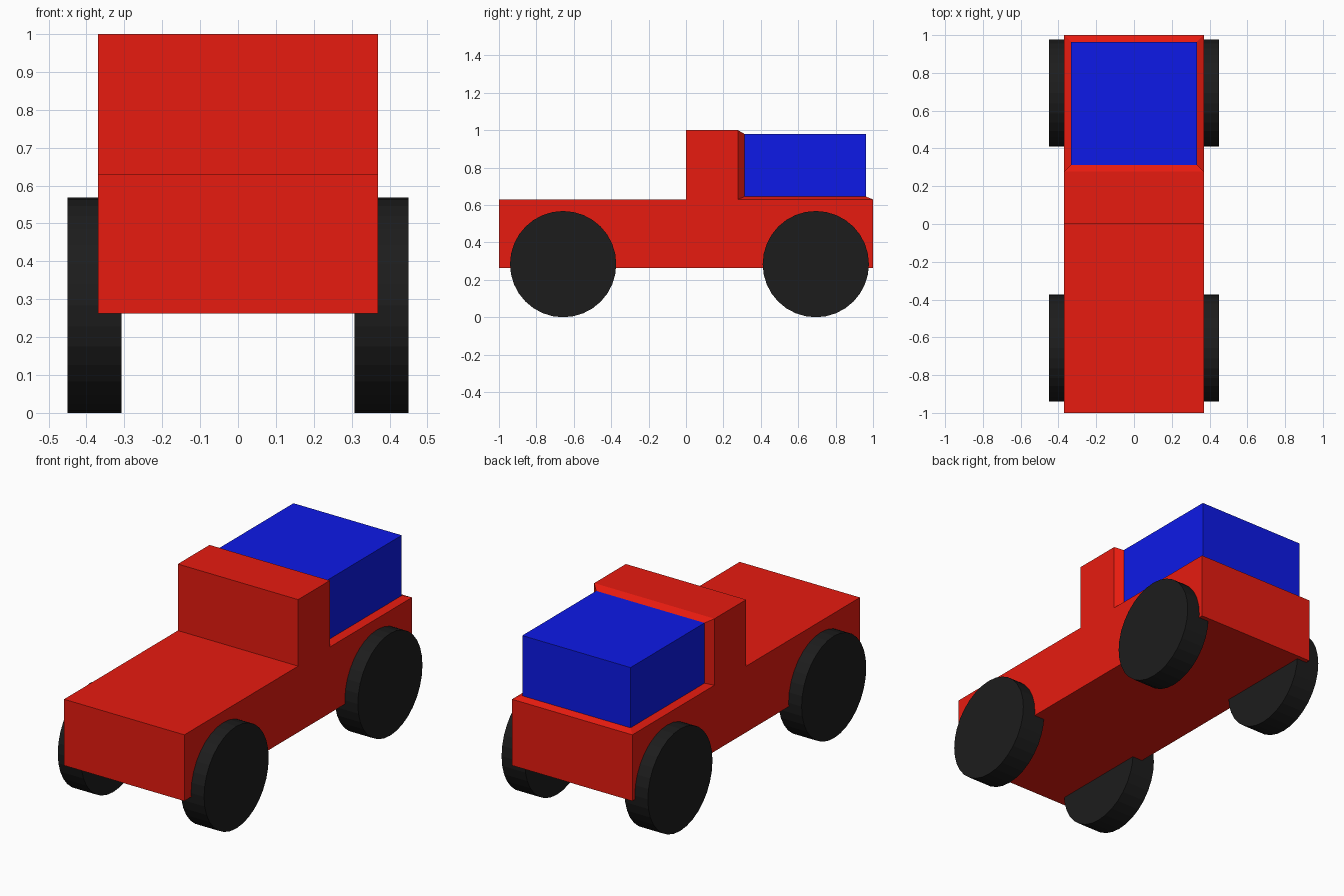
import bpy, bmesh
from math import copysign, pi
from mathutils import Matrix

if "Cube" in bpy.data.objects:
    bpy.data.objects.remove(bpy.data.objects["Cube"])


def material(name, color):
    m = bpy.data.materials.new(name)
    m.diffuse_color = (*color, 1)
    m.use_nodes = True
    m.node_tree.nodes["Principled BSDF"].inputs["Base Color"].default_value = m.diffuse_color
    return m


RED = material("red paint", (0.8, 0.011, 0.005))
BLUE = material("blue paint", (0.004, 0.01, 0.8))
BLACK = material("black rubber", (0.012, 0.012, 0.012))


def finish(bm, name, mat):
    bmesh.ops.recalc_face_normals(bm, faces=bm.faces)
    mesh = bpy.data.meshes.new(name)
    bm.to_mesh(mesh)
    bm.free()
    mesh.materials.append(mat)
    obj = bpy.data.objects.new(name, mesh)
    bpy.context.collection.objects.link(obj)
    return obj


# Cargo box limits, shared with the raised lip on the body
BOX_X, BOX_Y0, BOX_Y1, BOX_Z0, BOX_Z1 = 0.333, 0.313, 0.963, 0.645, 0.98

# Body: hood, cab and bed as one side profile extruded across x
W = 0.37
profile = [(-1, 0.262), (1, 0.262), (1, 0.63), (0.278, 0.63),
           (0.278, 1), (0, 1), (0, 0.63), (-1, 0.63)]
bm = bmesh.new()
side = bm.faces.new([bm.verts.new((-W, y, z)) for y, z in profile])
ext = bmesh.ops.extrude_face_region(bm, geom=[side], use_keep_orig=True)
moved = [v for v in ext["geom"] if isinstance(v, bmesh.types.BMVert)]
bmesh.ops.translate(bm, verts=moved, vec=(2 * W, 0, 0))
bmesh.ops.recalc_face_normals(bm, faces=bm.faces)

# Bevelled lip: inset bed top and cab back together, up to the cargo box edges
seat = []
for f in bm.faces:
    c = f.calc_center_median()
    bed_top = f.normal.z > 0.9 and c.y > 0.5
    cab_back = f.normal.y > 0.9 and c.y < 0.5
    if bed_top or cab_back:
        seat.append(f)
bmesh.ops.inset_region(bm, faces=seat, thickness=0.03, use_even_offset=True)
for v in {v for f in seat for v in f.verts}:
    v.co = (copysign(BOX_X, v.co.x),
            BOX_Y1 if v.co.y > 0.6 else BOX_Y0,
            BOX_Z1 if v.co.z > 0.8 else BOX_Z0)
finish(bm, "body", RED)

# Cargo box on the bed
bm = bmesh.new()
size = (2 * BOX_X, BOX_Y1 - BOX_Y0, BOX_Z1 - BOX_Z0)
centre = (0, (BOX_Y0 + BOX_Y1) / 2, (BOX_Z0 + BOX_Z1) / 2)
bmesh.ops.create_cube(bm, size=1, matrix=Matrix.Translation(centre) @ Matrix.Diagonal((*size, 1)))
finish(bm, "cargo_box", BLUE)

# Wheels
R = 0.284
for end, y in (("front", -0.657), ("rear", 0.694)):
    for label, s in (("left", 1), ("right", -1)):
        bm = bmesh.new()
        bmesh.ops.create_cone(bm, cap_ends=True, segments=32, radius1=R, radius2=R, depth=0.143,
                              matrix=Matrix.Rotation(pi / 2, 4, 'Y'))
        wheel = finish(bm, f"{end}_{label}_wheel", BLACK)
        wheel.location = (s * 0.3785, y, R)
